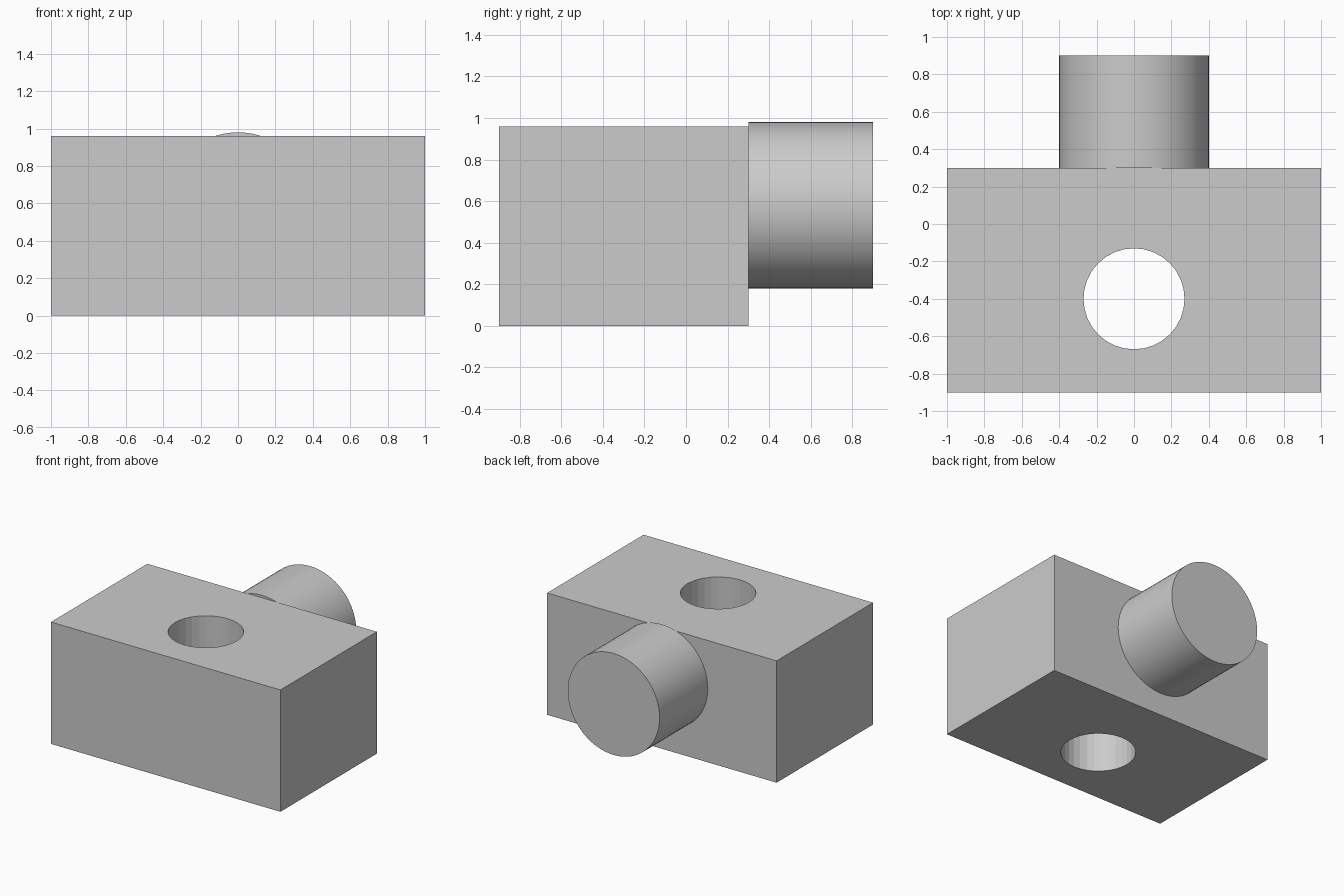
import bpy
import math

if "Cube" in bpy.data.objects:
    bpy.data.objects.remove(bpy.data.objects["Cube"])

grey = bpy.data.materials.new("plain grey")
grey.diffuse_color = (0.6, 0.6, 0.6, 1)
grey.use_nodes = True
grey.node_tree.nodes["Principled BSDF"].inputs["Base Color"].default_value = grey.diffuse_color


def cylinder(name, radius, depth, location, rotation=(0, 0, 0), sides=32):
    bpy.ops.mesh.primitive_cylinder_add(vertices=sides, radius=radius, depth=depth,
                                        location=location, rotation=rotation)
    obj = bpy.context.object
    obj.name = name
    obj.data.materials.append(grey)
    return obj


# Main block
bpy.ops.mesh.primitive_cube_add(size=1, location=(0, -0.3, 0.48))
block = bpy.context.object
block.name = "block"
block.scale = (2, 1.2, 0.96)
bpy.ops.object.transform_apply(location=False, rotation=False, scale=True)
block.data.materials.append(grey)

# Vertical through hole
cutter = cylinder("hole_cutter", 0.27, 2, (0, -0.4, 0.48))
cutter.hide_render = True
hole = block.modifiers.new("through hole", 'BOOLEAN')
hole.operation = 'DIFFERENCE'
hole.solver = 'EXACT'
hole.object = cutter
bpy.context.view_layer.objects.active = block
bpy.ops.object.modifier_apply(modifier=hole.name)
bpy.data.objects.remove(cutter)

# Round peg on the back, rising slightly above the block top
peg = cylinder("back_peg", 0.4, 0.6, (0, 0.6, 0.58), (math.radians(90), 0, 0), 64)
bpy.ops.object.shade_smooth_by_angle(angle=math.radians(30))
